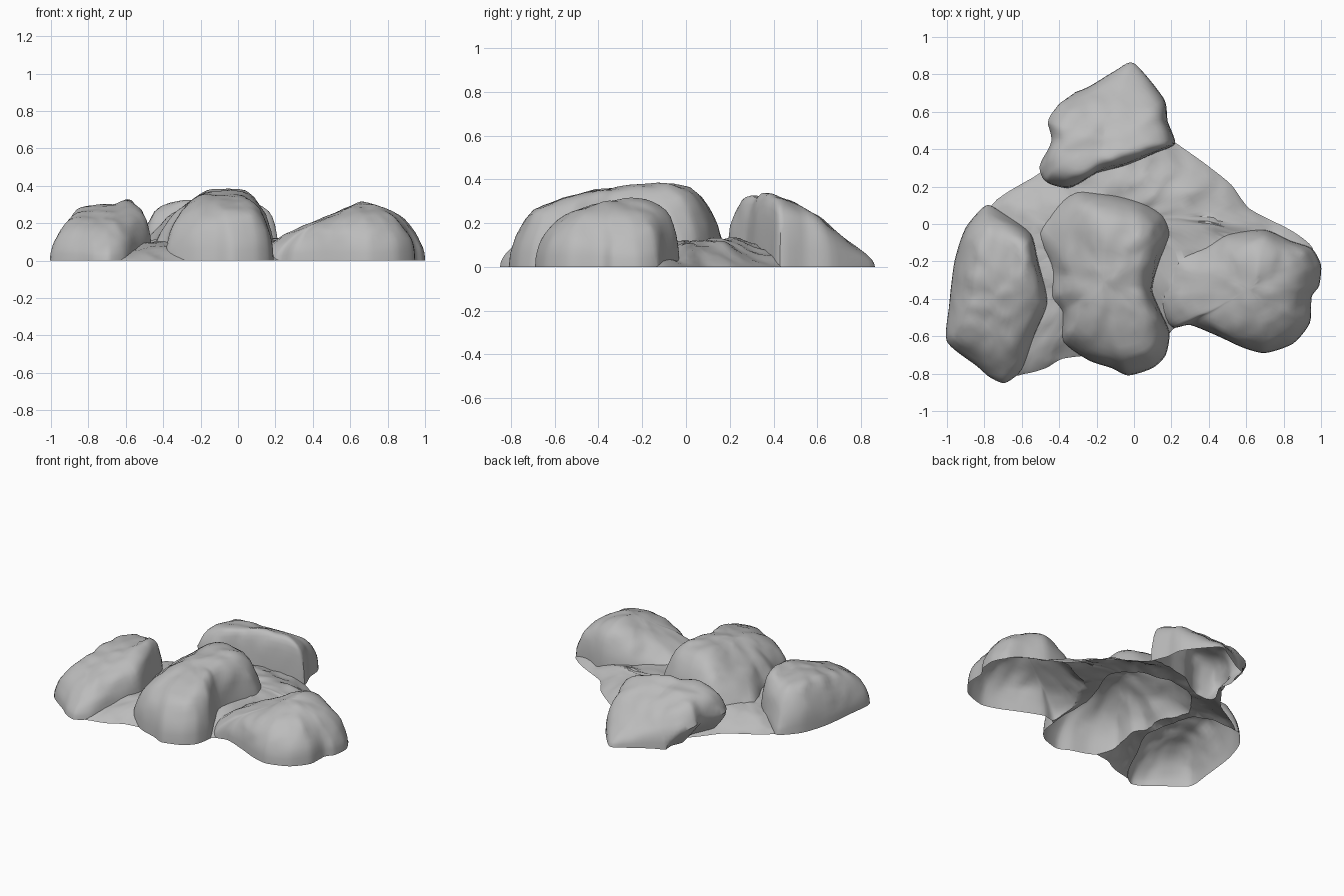
import bpy, bmesh, math
from mathutils import Vector, noise

if "Cube" in bpy.data.objects:
    bpy.data.objects.remove(bpy.data.objects["Cube"])

stone = bpy.data.materials.new("stone_grey")
stone.diffuse_color = (0.5, 0.5, 0.5, 1)
stone.use_nodes = True
stone.node_tree.nodes["Principled BSDF"].inputs["Base Color"].default_value = stone.diffuse_color
RINGS = [1, .99, .97, .94, .9, .85, .78, .7, .61, .52, .43, .34, .25, .16, .08]


def interp(profile, t):
    """Value of a profile [(position, value), ...] at t."""
    if t <= profile[0][0]:
        return profile[0][1]
    for (a, ha), (b, hb) in zip(profile, profile[1:]):
        if t <= b:
            return ha + (hb - ha) * (t - a) / (b - a)
    return profile[-1][1]


def smooth_min(a, b, k=0.06):
    h = max(k - abs(a - b), 0) / k
    return min(a, b) - h * h * k * 0.25


def closed_curve(pts, steps=5):
    """Smooth closed outline through the points."""
    out, n = [], len(pts)
    for i in range(n):
        p0, p1, p2, p3 = (Vector(pts[(i + j) % n]) for j in (-1, 0, 1, 2))
        for s in range(steps):
            t = s / steps
            m1, m2 = (p2 - p0) * 0.35, (p3 - p1) * 0.35
            out.append(p1 * (2*t**3 - 3*t*t + 1) + m1 * (t**3 - 2*t*t + t)
                       + p2 * (3*t*t - 2*t**3) + m2 * (t**3 - t*t))
    return out


def make_rock(name, centre, outline, prof_x, prof_y, steep, rough=1.0, root=0.5,
              undercut=None):
    """Boulder: rings shrink from the outline, heights follow two silhouettes.
    steep gives wall steepness by compass angle, undercut leans the left end in."""
    bm = bmesh.new()
    c = Vector(centre)
    curve = closed_curve(outline)

    def lean(q):
        if undercut and q.x < undercut and q.z < 0.14:
            q.x += min(1, (undercut - q.x) / 0.12) * (0.14 - max(q.z, 0)) * 0.9
        return q

    def vert(p, s, angle):
        top = smooth_min(interp(prof_x, p.x), interp(prof_y, p.y))
        z = top * (1 - s ** interp(steep, angle)) ** root
        q = Vector((p.x, p.y, z))
        d = noise.noise_vector(q * 4.5) * 0.014 + noise.noise_vector(q * 12) * 0.01
        q += d * rough * (1 - s ** 12)
        q.z = max(q.z, 0)
        return bm.verts.new(lean(q))

    angles = [math.degrees(math.atan2(p.y - c.y, p.x - c.x)) % 360 for p in curve]
    rings = [[bm.verts.new(lean(Vector((p.x, p.y, -0.1)))) for p in curve]]
    rings += [[vert(c + (p - c) * s, s, a) for p, a in zip(curve, angles)] for s in RINGS]
    n = len(curve)
    for a, b in zip(rings, rings[1:]):
        for i in range(n):
            j = (i + 1) % n
            bm.faces.new((a[i], a[j], b[j], b[i]))
    tip = vert(c, 0, 0)
    for i in range(n):
        bm.faces.new((rings[-1][i], rings[-1][(i + 1) % n], tip))
    bm.faces.new(rings[0])
    bmesh.ops.triangulate(bm, faces=bm.faces[:])
    bmesh.ops.recalc_face_normals(bm, faces=bm.faces[:])
    me = bpy.data.meshes.new(name)
    bm.to_mesh(me)
    bm.free()
    me.materials.append(stone)
    ob = bpy.data.objects.new(name, me)
    bpy.context.collection.objects.link(ob)
    return ob


# Left boulder, highest along its inner edge
left = make_rock(
    "left_boulder", (-0.74, -0.38),
    [(-.79, .10), (-.70, .06), (-.55, -.05), (-.51, -.2), (-.46, -.42), (-.53, -.6),
     (-.6, -.78), (-.69, -.85), (-.77, -.82), (-.84, -.76), (-1, -.63), (-.99, -.45),
     (-.96, -.2), (-.9, -.02)],
    [(-1, .14), (-.95, .2), (-.84, .29), (-.66, .31), (-.57, .38), (-.5, .39), (-.45, .3)],
    [(-.85, .1), (-.7, .18), (-.5, .25), (-.25, .34), (-.08, .38), (.02, .27), (.1, .12)],
    [(0, 9), (50, 9), (100, 4.5), (255, 4.5), (310, 7), (360, 9)])

# Central boulder, the tallest
centre = make_rock(
    "centre_boulder", (-0.15, -0.3),
    [(-.3, .18), (-.1, .16), (.05, .12), (.16, .05), (.2, -.05), (.14, -.2), (.1, -.35),
     (.14, -.46), (.19, -.58), (.17, -.7), (.1, -.77), (-.03, -.81), (-.12, -.77),
     (-.24, -.73), (-.38, -.63), (-.39, -.48), (-.46, -.4), (-.45, -.25), (-.53, -.03),
     (-.42, .11)],
    [(-.53, .13), (-.45, .18), (-.35, .25), (-.25, .32), (-.16, .385), (-.05, .4),
     (.02, .4), (.1, .35), (.2, .26)],
    [(-.81, .24), (-.7, .29), (-.55, .32), (-.35, .36), (-.1, .405), (.03, .38), (.17, .29)],
    [(0, 6), (60, 7), (100, 8), (150, 6), (190, 5), (250, 5), (300, 6), (360, 6)])

# Right boulder, running out gently on its inner side
right = make_rock(
    "right_boulder", (0.62, -0.35),
    [(.14, -.17), (.38, -.11), (.5, -.05), (.7, -.03), (.84, -.09), (.95, -.13), (1, -.22),
     (.99, -.33), (.95, -.39), (.94, -.53), (.85, -.64), (.7, -.69), (.58, -.66),
     (.45, -.6), (.3, -.54), (.2, -.55), (.1, -.4)],
    [(.1, .1), (.22, .13), (.4, .21), (.55, .27), (.66, .33), (.75, .3), (.86, .25),
     (.94, .19), (1, .15)],
    [(-.69, .17), (-.6, .22), (-.43, .29), (-.28, .33), (-.15, .31), (-.03, .27)],
    [(0, 7), (60, 7), (90, 6), (120, 4), (200, 4), (240, 5), (300, 6), (360, 7)])

# Back boulder: flat slope to the rear, cliff to the front, undercut left end
back = make_rock(
    "back_boulder", (-0.16, 0.47),
    [(0, .86), (-.1, .82), (-.25, .73), (-.42, .66), (-.48, .55), (-.46, .44), (-.53, .3),
     (-.5, .22), (-.4, .19), (-.32, .2), (-.2, .27), (-.05, .31), (.12, .38), (.22, .43),
     (.18, .55), (.16, .67)],
    [(-.53, .23), (-.45, .28), (-.3, .325), (-.1, .355), (.05, .35), (.22, .28)],
    [(.19, .3), (.27, .36), (.36, .365), (.5, .285), (.6, .225), (.7, .16), (.86, .06)],
    [(0, 10), (60, 10), (120, 7), (180, 7), (230, 8), (300, 10)], undercut=-0.33)

# Low ground sheet filling the gaps
sheet = make_rock(
    "ground_sheet", (-0.1, 0.05),
    [(-.2, .6), (-.38, .42), (-.5, .275), (-.77, .09), (-.8, -.3), (-.68, -.78), (-.58, -.8),
     (-.47, -.77), (-.38, -.72), (-.2, -.7), (0, -.7), (.16, -.62), (.22, -.555), (.4, -.5),
     (.8, -.35), (.96, -.15), (.85, -.04), (.62, .08), (.52, .21), (.37, .33), (.2, .45),
     (0, .6)],
    [(-1, .14), (1, .14)], [(-1, .14), (1, .14)], [(0, 2.8), (360, 2.8)], 1.6, 0.9)

# Fuse everything into one skin
for other in (centre, right, back, left):
    mod = sheet.modifiers.new("fuse", 'BOOLEAN')
    mod.operation = 'UNION'
    mod.solver = 'EXACT'
    mod.object = other
    bpy.context.view_layer.objects.active = sheet
    bpy.ops.object.modifier_apply(modifier=mod.name)
    bpy.data.objects.remove(other)
sheet.name = "rock_cluster"

# Cut away the underside so the shell is open at the ground
bm = bmesh.new()
bm.from_mesh(sheet.data)
bmesh.ops.bisect_plane(bm, geom=bm.verts[:] + bm.edges[:] + bm.faces[:], dist=1e-5,
                       plane_co=(0, 0, 0), plane_no=(0, 0, 1), clear_inner=True)
flat = [f for f in bm.faces if all(v.co.z < 1e-4 for v in f.verts)]
bmesh.ops.delete(bm, geom=flat, context='FACES')
bm.to_mesh(sheet.data)
bm.free()

bpy.ops.object.select_all(action='DESELECT')
sheet.select_set(True)
bpy.context.view_layer.objects.active = sheet
bpy.ops.object.shade_smooth_by_angle(angle=0.7)
